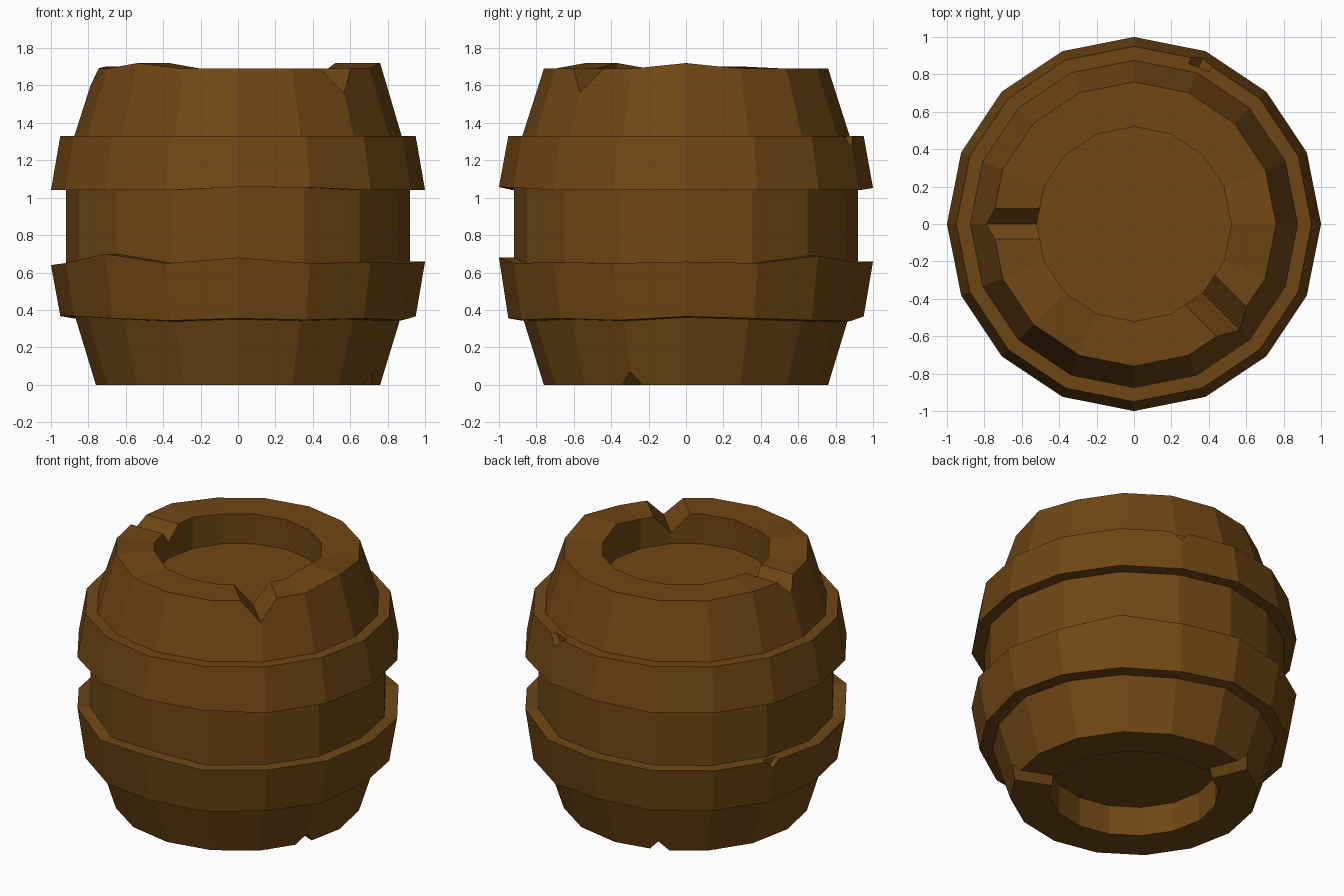
import bpy, bmesh
from math import cos, sin, pi, radians
from mathutils import Matrix, Vector

if "Cube" in bpy.data.objects:
    bpy.data.objects.remove(bpy.data.objects["Cube"])

SIDES = 16

# Small height offsets per ring corner (hand-hewn look), keyed by corner index
RIM = {0: .03, 10: .03, 7: .012}
LOW_TOP = {12: .03, 10: .05, 2: .04, 4: .01, 0: .008, 8: -.01, 14: .005}
LOW_BOTTOM = {11: -.012, 13: -.008, 15: -.01, 3: -.015, 2: -.01, 8: .012, 9: .012, 4: .01, 0: .01}
HIGH_BOTTOM = {12: .017, 13: .015, 4: .012}

# Lathe profile: radius, height, corner offsets; from lower head up to upper head
PROFILE = [
    (.52, .20, {}), (.52, .00, {}), (.76, .00, {}),                      # bottom recess and rim
    (.87, .35, LOW_BOTTOM), (.95, .355, LOW_BOTTOM),                     # lower hoop
    (1.0, .65, LOW_TOP), (.92, .65, LOW_TOP),
    (.92, 1.04, HIGH_BOTTOM), (1.0, 1.04, HIGH_BOTTOM),                  # upper hoop
    (.95, 1.33, {}), (.875, 1.33, {}),
    (.76, 1.69, RIM), (.52, 1.69, RIM), (.52, 1.49, {}),                 # top rim and recess
]


def new_object(name, bm):
    bmesh.ops.recalc_face_normals(bm, faces=bm.faces)
    mesh = bpy.data.meshes.new(name)
    bm.to_mesh(mesh)
    bm.free()
    obj = bpy.data.objects.new(name, mesh)
    bpy.context.collection.objects.link(obj)
    return obj


def lathe(name, profile):
    bm = bmesh.new()
    rings = []
    for r, z, off in profile:
        rings.append([bm.verts.new((r * cos(2 * pi * k / SIDES), r * sin(2 * pi * k / SIDES),
                                    z + off.get(k, 0))) for k in range(SIDES)])
    for a, b in zip(rings, rings[1:]):
        for k in range(SIDES):
            n = (k + 1) % SIDES
            bm.faces.new((a[k], a[n], b[n], b[k]))
    bm.faces.new(rings[0])
    bm.faces.new(rings[-1])
    return new_object(name, bm)


def add_notch(bm, angle, edge_z, depth, half, r0, r1, up=1):
    """Radial V-shaped wedge opening upwards (up=1) or downwards (up=-1)."""
    s = 1.7
    turn = Matrix.Rotation(radians(angle), 4, 'Z')
    apex = edge_z - up * depth
    mouth = apex + up * depth * s
    ends = [[bm.verts.new(turn @ Vector((r, y, z)))
             for y, z in ((-half * s, mouth), (half * s, mouth), (0, apex))] for r in (r0, r1)]
    a, b = ends
    bm.faces.new(a)
    bm.faces.new(b)
    for i in range(3):
        j = (i + 1) % 3
        bm.faces.new((a[i], a[j], b[j], b[i]))


# Barrel with staves, hoops and recessed heads
barrel = lathe("barrel", PROFILE)

# Chips knocked out of the rims and hoops
bm = bmesh.new()
add_notch(bm, -45, 1.69, .13, .113, .40, .95)
add_notch(bm, 180, 1.69, .09, .08, .40, .95)
add_notch(bm, -22.5, 0, .07, .06, .40, .95, up=-1)
add_notch(bm, 112.5, 0, .07, .06, .40, .95, up=-1)
add_notch(bm, 67.5, 1.33, .06, .06, .905, 1.05)
add_notch(bm, 157.5, .65, .05, .045, .95, 1.05)
cutter = new_object("chip_cutter", bm)
cutter.hide_render = True

mod = barrel.modifiers.new("chips", 'BOOLEAN')
mod.operation = 'DIFFERENCE'
mod.solver = 'EXACT'
mod.object = cutter
bpy.context.view_layer.objects.active = barrel
barrel.select_set(True)
bpy.ops.object.modifier_apply(modifier=mod.name)
bpy.data.objects.remove(cutter)

# Brown wood
wood = bpy.data.materials.new("wood")
wood.diffuse_color = (.16, .062, .007, 1)
wood.use_nodes = True
wood.node_tree.nodes["Principled BSDF"].inputs["Base Color"].default_value = wood.diffuse_color
barrel.data.materials.clear()
barrel.data.materials.append(wood)
for p in barrel.data.polygons:
    p.material_index = 0
    p.use_smooth = False
